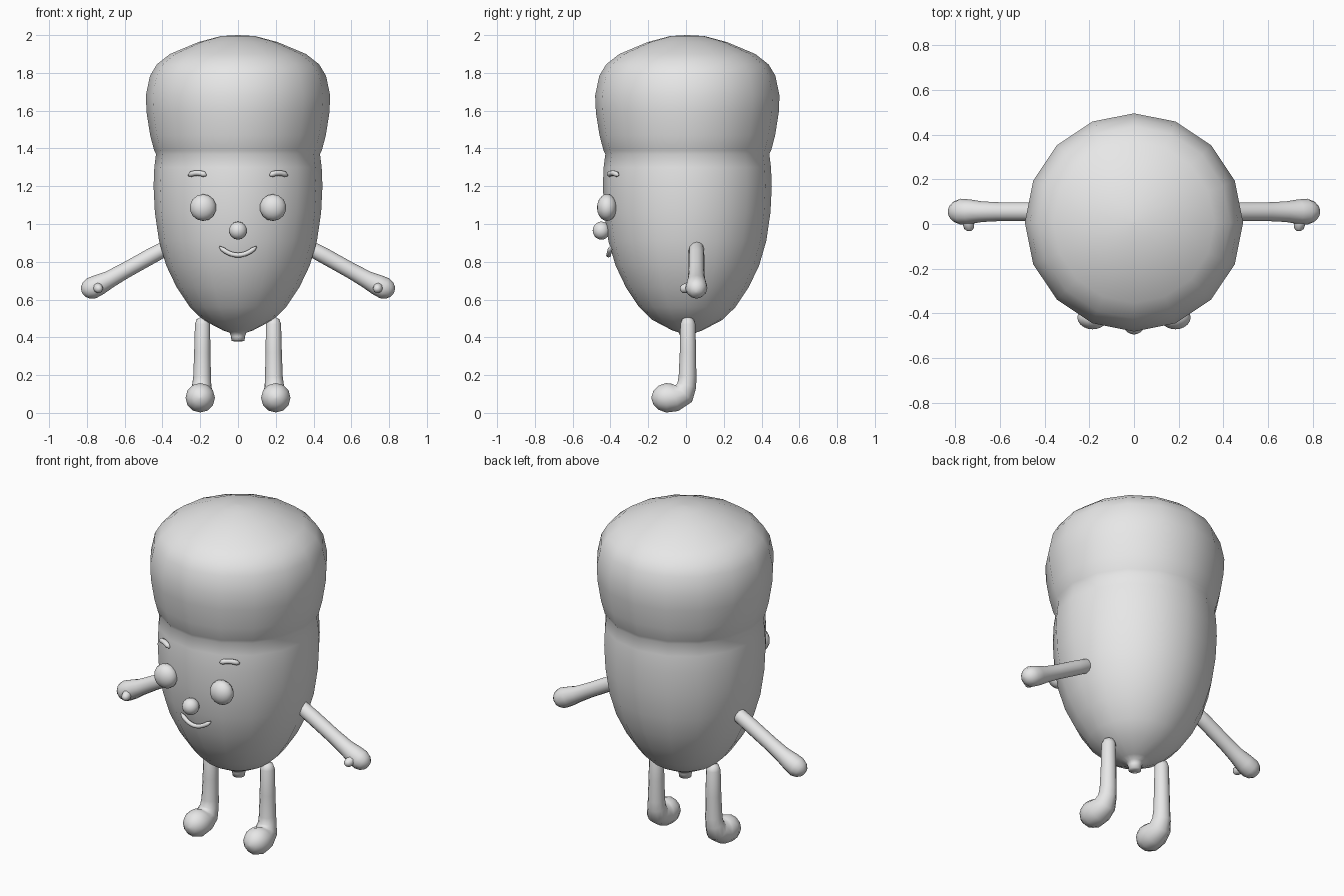
import bpy, bmesh, math
from mathutils import Vector

if "Cube" in bpy.data.objects:
    bpy.data.objects.remove(bpy.data.objects["Cube"])

grey = bpy.data.materials.new("plain_grey")
grey.diffuse_color = (0.8, 0.8, 0.8, 1)
grey.use_nodes = True
grey.node_tree.nodes["Principled BSDF"].inputs["Base Color"].default_value = grey.diffuse_color


def finish(bm, name):
    bmesh.ops.remove_doubles(bm, verts=bm.verts, dist=0.0003)
    bmesh.ops.recalc_face_normals(bm, faces=bm.faces)
    for f in bm.faces:
        f.smooth = True
    me = bpy.data.meshes.new(name)
    bm.to_mesh(me)
    bm.free()
    me.materials.append(grey)
    ob = bpy.data.objects.new(name, me)
    bpy.context.collection.objects.link(ob)
    return ob


def skin(bm, rings):
    """Join successive rings of vertices and close both ends."""
    n = len(rings[0])
    for a, b in zip(rings, rings[1:]):
        for i in range(n):
            j = (i + 1) % n
            bm.faces.new((a[i], a[j], b[j], b[i]))
    bm.faces.new(rings[0])
    bm.faces.new(rings[-1])


def lathe(name, profile, sides, cy):
    bm = bmesh.new()
    ang = [2 * math.pi * i / sides for i in range(sides)]
    skin(bm, [[bm.verts.new((r * math.cos(a), cy + r * math.sin(a), z))
               for a in ang] for r, z in profile])
    return finish(bm, name)


def tube(name, path, side, sides=12):
    """Tube along (x, y, z, radius) points; side is normal to its plane."""
    bm = bmesh.new()
    pts = [Vector(p[:3]) for p in path]
    side = Vector(side)
    rings = []
    for k, p in enumerate(pts):
        t = (pts[min(k + 1, len(pts) - 1)] - pts[max(k - 1, 0)]).normalized()
        u = (side - t * side.dot(t)).normalized()
        v = t.cross(u)
        r = path[k][3]
        rings.append([bm.verts.new(p + r * (u * math.cos(a) + v * math.sin(a)))
                      for a in (2 * math.pi * i / sides for i in range(sides))])
    skin(bm, rings)
    return finish(bm, name)


def ball(name, loc, scale):
    bm = bmesh.new()
    bmesh.ops.create_uvsphere(bm, u_segments=14, v_segments=10, radius=1)
    for v in bm.verts:  # pole faces forward
        x, y, z = v.co
        v.co = Vector((x * scale[0], -z * scale[1], y * scale[2])) + Vector(loc)
    return finish(bm, name)


# Acorn body with its bulging cap, one continuous surface
lathe("acorn_body_and_cap", [
    (0.005, 0.378), (0.034, 0.38), (0.037, 0.405), (0.045, 0.425), (0.08, 0.437),
    (0.185, 0.492), (0.255, 0.56), (0.325, 0.665), (0.38, 0.78), (0.418, 0.91),
    (0.44, 1.06), (0.447, 1.20), (0.443, 1.30), (0.434, 1.37), (0.444, 1.39),
    (0.465, 1.47), (0.484, 1.59), (0.488, 1.68), (0.466, 1.785), (0.43, 1.845),
    (0.36, 1.90), (0.21, 1.963), (0.09, 1.995), (0.004, 2.0)], 16, 0.007)

# Nose
ball("nose", (0, -0.448, 0.965), (0.048, 0.046, 0.048))

# Smile
smile = []
for i in range(13):
    t = i / 6 - 1
    x = 0.098 * t
    r = 0.004 if abs(t) == 1 else 0.0125
    smile.append((x, 0.002 - math.sqrt(0.412 ** 2 - x * x), 0.835 + 0.045 * t * t, r))
tube("smile", smile, (0, 1, 0), 8)

for s, tag in ((-1, "left"), (1, "right")):
    # Eye
    ball(tag + "_eye", (s * 0.185, -0.418, 1.087), (0.07, 0.053, 0.071))

    # Eyebrow
    brow = []
    for i in range(9):
        t = i / 4 - 1
        x = 0.215 + 0.047 * t
        r = 0.005 if abs(t) == 1 else 0.0145
        brow.append((s * x, 0.003 - math.sqrt(0.447 ** 2 - x * x),
                     1.27 - 0.013 * t * t, r))
    tube(tag + "_eyebrow", brow, (0, 1, 0), 8)

    # Arm with a rounded hand
    arm = [(0.352, 0.89, 0.01), (0.36, 0.885, 0.032), (0.38, 0.873, 0.04),
           (0.46, 0.83, 0.042), (0.60, 0.752, 0.042), (0.68, 0.707, 0.046),
           (0.735, 0.679, 0.055), (0.775, 0.66, 0.058), (0.803, 0.648, 0.047),
           (0.82, 0.64, 0.028), (0.826, 0.637, 0.005)]
    tube(tag + "_arm", [(s * x, 0.055, z, r) for x, z, r in arm], (0, 1, 0))

    # Thumb
    thumb = [(0.745, 0.03, 0.668, 0.028), (0.74, 0.0, 0.66, 0.026),
             (0.737, -0.02, 0.655, 0.022), (0.736, -0.028, 0.652, 0.013),
             (0.736, -0.031, 0.651, 0.003)]
    tube(tag + "_thumb", [(s * x, y, z, r) for x, y, z, r in thumb], (1, 0, 0), 8)

    # Leg bending into a ball-shaped foot
    leg = [(0.188, 0.01, 0.507, 0.008), (0.188, 0.01, 0.497, 0.03),
           (0.188, 0.01, 0.47, 0.04), (0.189, 0.01, 0.32, 0.043),
           (0.19, 0.008, 0.19, 0.047), (0.192, 0.004, 0.145, 0.051),
           (0.195, -0.012, 0.102, 0.062), (0.198, -0.058, 0.082, 0.074),
           (0.2, -0.105, 0.08, 0.078), (0.2, -0.145, 0.08, 0.064),
           (0.2, -0.172, 0.08, 0.038), (0.2, -0.182, 0.08, 0.006)]
    tube(tag + "_leg_and_foot", [(s * x, y, z, r) for x, y, z, r in leg], (1, 0, 0))
